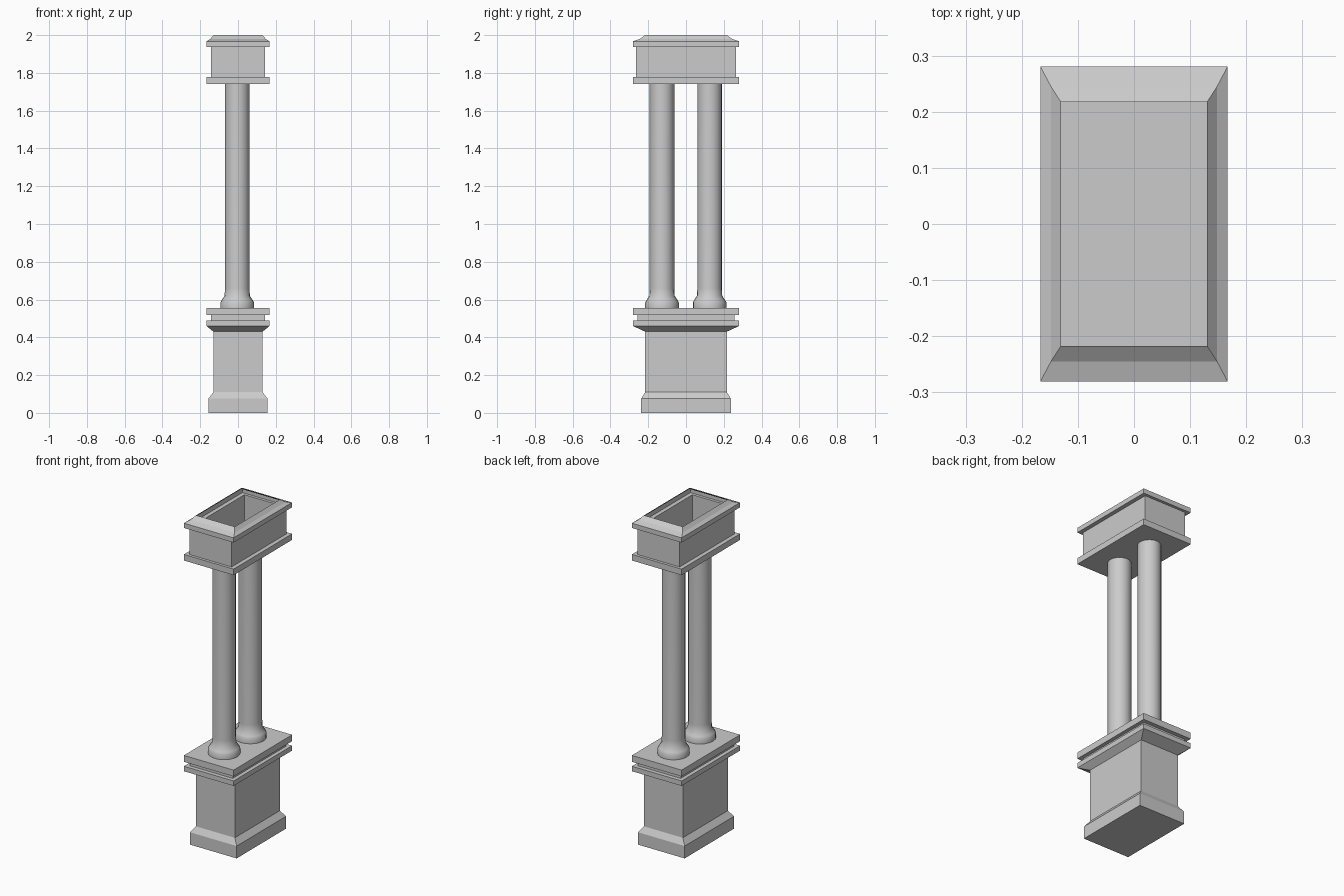
import bpy, bmesh, math

if "Cube" in bpy.data.objects:
    bpy.data.objects.remove(bpy.data.objects["Cube"])


def finish(name, bm):
    bmesh.ops.recalc_face_normals(bm, faces=bm.faces)
    mesh = bpy.data.meshes.new(name)
    bm.to_mesh(mesh)
    bm.free()
    obj = bpy.data.objects.new(name, mesh)
    bpy.context.collection.objects.link(obj)
    return obj


def loft(name, rings, cap_top=True):
    """Join stacked rings of (x, y, z) points into a shell with a bottom cap."""
    bm = bmesh.new()
    loops = [[bm.verts.new(p) for p in ring] for ring in rings]
    n = len(loops[0])
    for a, b in zip(loops, loops[1:]):
        for i in range(n):
            j = (i + 1) % n
            bm.faces.new((a[i], a[j], b[j], b[i]))
    bm.faces.new(loops[0][::-1])
    if cap_top:
        bm.faces.new(loops[-1])
    return finish(name, bm)


def rect(hx, hy, z):
    return [(-hx, -hy, z), (hx, -hy, z), (hx, hy, z), (-hx, hy, z)]


def circle(r, z, cy, cx=-0.004, sides=20):
    return [(cx + r * math.cos(math.tau * i / sides),
             cy + r * math.sin(math.tau * i / sides), z) for i in range(sides)]


# Pedestal: stepped rectangular profile (half x, half y, z)
loft("pedestal", [rect(*p) for p in [
    (0.157, 0.237, 0), (0.157, 0.237, 0.075), (0.13, 0.216, 0.11),
    (0.13, 0.216, 0.43), (0.167, 0.281, 0.46), (0.167, 0.281, 0.49),
    (0.144, 0.256, 0.49), (0.144, 0.256, 0.517),
    (0.167, 0.281, 0.517), (0.167, 0.281, 0.556)]])

# Capital block: hollow, open at the top
loft("capital_block", [rect(*p) for p in [
    (0.167, 0.281, 1.74), (0.167, 0.281, 1.777), (0.142, 0.264, 1.777),
    (0.142, 0.264, 1.938), (0.167, 0.281, 1.938), (0.167, 0.281, 1.967),
    (0.148, 0.245, 1.979), (0.13, 0.217, 2.0)]], cap_top=False)

# Paired round columns with flared feet
for label, y in (("front_column", -0.127), ("back_column", 0.125)):
    col = loft(label, [circle(r, z, y) for r, z in [
        (0.089, 0.556), (0.089, 0.585), (0.082, 0.597),
        (0.067, 0.62), (0.065, 0.66), (0.065, 1.74)]])
    bpy.ops.object.select_all(action='DESELECT')
    col.select_set(True)
    bpy.context.view_layer.objects.active = col
    bpy.ops.object.shade_smooth_by_angle(angle=math.radians(35))
